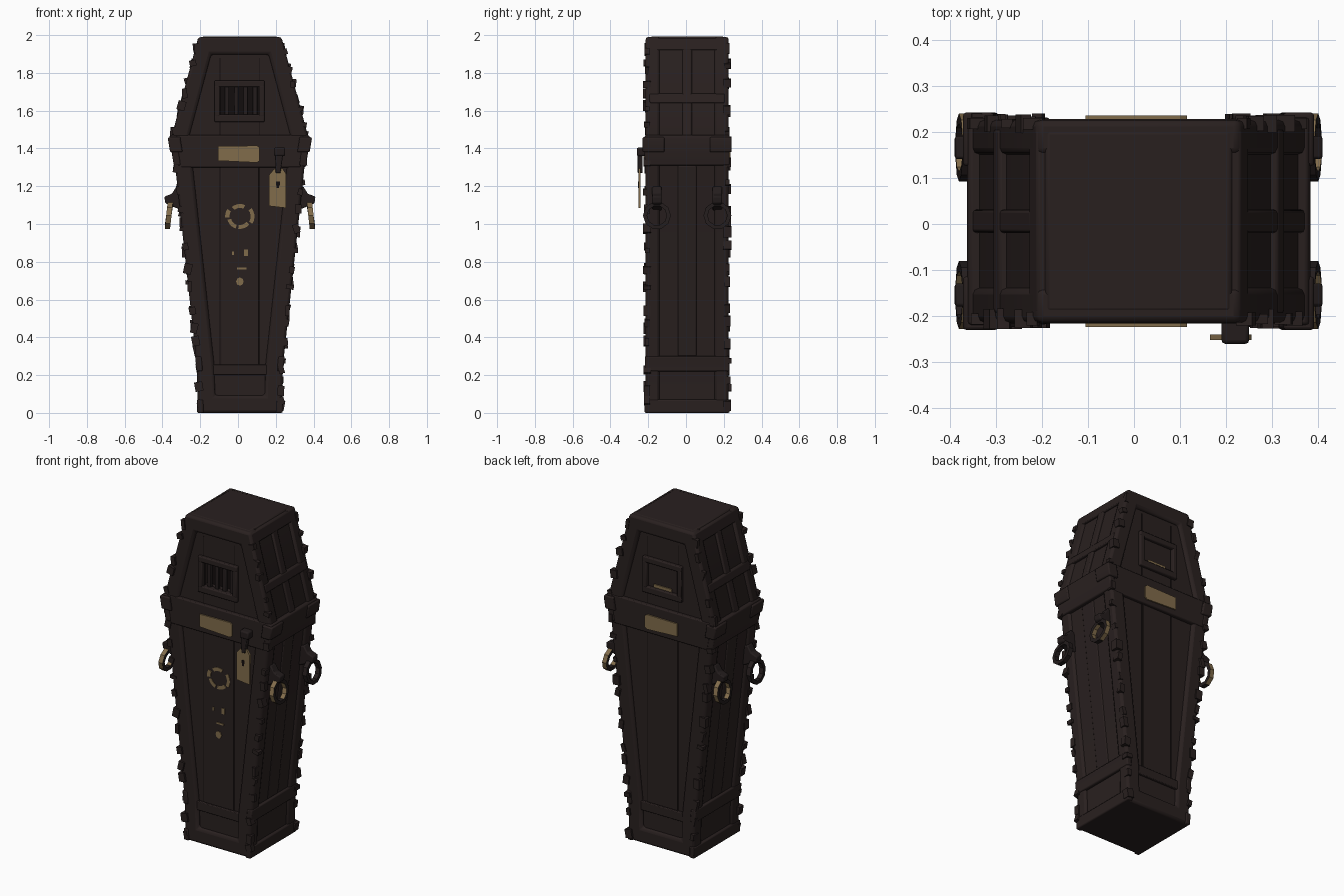
import bpy, bmesh, math, random
from mathutils import Matrix, Vector

if "Cube" in bpy.data.objects:
    bpy.data.objects.remove(bpy.data.objects["Cube"])
random.seed(4)
CX, CY = 0.01, 0.006          # body centre
FRONT, RIM = -0.2, 0.22       # panel and rim depth
KNOTS = [(0.222, 0), (0.228, 0.25), (0.345, 1.33), (0.365, 1.45), (0.22, 1.99)]


def material(name, rgb):
    m = bpy.data.materials.new(name)
    m.use_nodes = True
    m.diffuse_color = (*rgb, 1)
    bsdf = m.node_tree.nodes["Principled BSDF"]
    bsdf.inputs["Base Color"].default_value = (*rgb, 1)
    bsdf.inputs["Roughness"].default_value = 0.9
    return m


WOOD = material("dark wood", (0.022, 0.0145, 0.0138))
IRON = material("dark iron", (0.017, 0.012, 0.012))
BLACK = material("shadow black", (0.006, 0.004, 0.004))
BRASS = material("aged brass", (0.22, 0.15, 0.07))


def finish(name, bm, mat, bevel=0.0):
    bmesh.ops.recalc_face_normals(bm, faces=bm.faces)
    me = bpy.data.meshes.new(name)
    bm.to_mesh(me)
    bm.free()
    ob = bpy.data.objects.new(name, me)
    ob.location = (CX, CY, 0)
    bpy.context.collection.objects.link(ob)
    me.materials.append(mat)
    if bevel:
        mod = ob.modifiers.new("soft edges", "BEVEL")
        mod.width, mod.segments, mod.limit_method = bevel, 2, "ANGLE"
        bpy.ops.object.select_all(action="DESELECT")
        ob.select_set(True)
        bpy.context.view_layer.objects.active = ob
        bpy.ops.object.shade_smooth_by_angle(angle=math.radians(35))
    return ob


def add_prism(bm, pts, y0, y1):
    a = [bm.verts.new((x, y0, z)) for x, z in pts]
    b = [bm.verts.new((x, y1, z)) for x, z in pts]
    bm.faces.new(a)
    bm.faces.new(b[::-1])
    for i in range(len(a)):
        j = (i + 1) % len(a)
        bm.faces.new((a[i], b[i], b[j], a[j]))


def prism(name, polys, y0, y1, mat, bevel=0.0):
    bm = bmesh.new()
    for pts in polys:
        add_prism(bm, pts, y0, y1)
    return finish(name, bm, mat, bevel)


def rect(x0, x1, z0, z1):
    return [(x0, z0), (x1, z0), (x1, z1), (x0, z1)]


def half(z):
    for (xa, za), (xb, zb) in zip(KNOTS, KNOTS[1:]):
        if z <= zb:
            return xa + (xb - xa) * (z - za) / (zb - za)
    return KNOTS[-1][0]


def outline(d, low=0.0, high=1.99):
    zs = [low] + [z for _, z in KNOTS if low < z < high] + [high]
    right = [(half(z) - d, z) for z in zs]
    return right + [(-x, z) for x, z in reversed(right)]


def strip(z0, z1, inner, outer):
    """Cross-section hugging the sloped side, on both sides."""
    zs = [z0] + [z for _, z in KNOTS if z0 < z < z1] + [z1]
    one = [(half(z) + outer, z) for z in zs] + [(half(z) - inner, z) for z in reversed(zs)]
    return [one, [(-x, z) for x, z in one]]


# Main box with a recessed window opening
body = prism("coffin_body", [outline(0.014, 0.0, 1.98)], FRONT, -FRONT, WOOD, 0.01)
cutter = prism("window_cutter", [rect(-0.115, 0.11, 1.575, 1.73)], -0.3, -0.1, BLACK)
cutter.hide_render = True
cutter.hide_set(True)
cut = body.modifiers.new("window", "BOOLEAN")
cut.object, cut.operation = cutter, "DIFFERENCE"
prism("window_darkness", [rect(-0.115, 0.11, 1.575, 1.73)], -0.15, -0.145, BLACK)

# Heavy rims, cross bands and planks, front and back
for side, label in ((-1, "front"), (1, "back")):
    bm = bmesh.new()
    loops = []
    for d, y in ((0, 0.145), (0, RIM), (0.09, RIM), (0.1, 0.145)):
        low, high = (0, 1.99) if d == 0 else (d, 1.99 - d)
        loops.append([bm.verts.new((x, side * y, z)) for x, z in outline(d, low, high)])
    for a, b in zip(loops, loops[1:] + loops[:1]):
        for i in range(len(a)):
            j = (i + 1) % len(a)
            bm.faces.new((a[i], a[j], b[j], b[i]))
    finish(label + "_rim", bm, WOOD, 0.014)
    prism(label + "_shoulder_band", [outline(0.02, 1.3, 1.47)],
          side * 0.19, side * 0.222, WOOD, 0.006)
    prism(label + "_foot_band", [outline(0.02, 0.2, 0.255)],
          side * 0.19, side * 0.215, WOOD, 0.006)
    prism(label + "_centre_plank", [rect(-0.1, 0.1, 0.255, 1.3)],
          side * 0.19, side * 0.205, WOOD, 0.002)
    # Thin dark seams beside the planks
    prism(label + "_plank_seams", [rect(s * 0.105 - 0.002, s * 0.105 + 0.002, 0.255, 1.88)
                                   for s in (-1, 1)], side * 0.19, side * 0.2015, BLACK)
    prism(label + "_name_plate", [[(-0.115, 1.335), (0.09, 1.325), (0.105, 1.335),
                                   (0.105, 1.405), (0.09, 1.415), (-0.115, 1.412)]],
          side * 0.221, side * 0.23, BRASS)
    # Window surround
    bars = [rect(-0.135, 0.13, 1.725, 1.76), rect(-0.135, 0.13, 1.54, 1.58),
            rect(-0.135, -0.105, 1.57, 1.735), rect(0.1, 0.13, 1.57, 1.735)]
    prism(label + "_window_surround", bars, side * 0.18, side * 0.22, WOOD, 0.006)

# Window bars, and the closed shutter behind
prism("window_bars", [rect(x - 0.012, x + 0.012, 1.57, 1.735) for x in (-0.07, -0.02, 0.03, 0.08)],
      -0.2, -0.18, IRON, 0.004)
prism("shutter_strip", [rect(-0.06, 0.06, 1.582, 1.6)], 0.2, 0.207, BRASS)

# Side braces and bands, mirrored left and right
for name, z0, z1, y0, y1, out in (
        ("shoulder_side_band", 1.31, 1.47, -0.225, 0.225, 0.008),
        ("upper_side_rail", 1.64, 1.69, -0.2, 0.2, 0.003),
        ("head_side_rail", 1.92, 1.985, -0.2, 0.2, 0.0),
        ("foot_side_band", 0.0, 0.07, -0.225, 0.225, 0.004),
        ("ankle_side_band", 0.22, 0.3, -0.224, 0.224, 0.004),
        ("upper_side_brace", 1.45, 1.93, -0.025, 0.025, 0.0),
        ("lower_side_plank", 0.3, 1.31, -0.05, 0.05, -0.009)):
    prism(name, strip(z0, z1, 0.03, out), y0, y1, WOOD, 0.007)
prism("head_cap", [rect(-0.205, 0.205, 1.95, 1.992)], -0.2, 0.2, WOOD, 0.012)
prism("foot_cap", [rect(-0.21, 0.21, 0.0, 0.03)], -0.2, 0.2, WOOD)

# Ragged chips and nail heads along the edges
bm = bmesh.new()
for sx in (-1, 1):
    for sy in (-1, 1):
        for z in [0.04 + 0.105 * i for i in range(19)]:
            z += random.uniform(-0.03, 0.03)
            size = Vector((random.uniform(0.02, 0.045), random.uniform(0.02, 0.045),
                           random.uniform(0.02, 0.06)))
            pos = Vector((sx * (half(z) - 0.008), sy * (RIM - 0.008), max(z, 0.04)))
            mat = (Matrix.Translation(pos) @ Matrix.Rotation(random.uniform(-.3, .3), 4, "Y")
                   @ Matrix.Diagonal((*size, 1)))
            bmesh.ops.create_cube(bm, size=1, matrix=mat)
finish("edge_chips", bm, WOOD)
for sy, label in ((-1, "front"), (1, "back")):
    prism(label + "_shoulder_corners", strip(1.38, 1.46, 0.05, 0.016),
          sy * 0.12, sy * 0.236, WOOD, 0.008)


# Painted emblem: broken ring and small marks below
def arc(a0, a1, r0, r1, n=5):
    angles = [math.radians(a0 + (a1 - a0) * i / n) for i in range(n + 1)]
    return ([(r1 * math.cos(a), 1.04 + r1 * math.sin(a)) for a in angles]
            + [(r0 * math.cos(a), 1.04 + r0 * math.sin(a)) for a in reversed(angles)])


prism("ring_emblem", [arc(65, 130, 0.045, 0.066), arc(150, 185, 0.055, 0.078),
                      arc(195, 250, 0.048, 0.068), arc(262, 320, 0.045, 0.066),
                      arc(330, 395, 0.057, 0.077)], -0.2, -0.209, BRASS)
dot = [(0.02 * math.cos(t), 0.695 + 0.022 * math.sin(t))
       for t in [i * math.tau / 8 for i in range(8)]]
prism("lower_marks", [dot, rect(-0.042, -0.03, 0.835, 0.855), rect(0.022, 0.042, 0.83, 0.865),
                      rect(-0.015, 0.035, 0.76, 0.77)], -0.2, -0.209, BRASS)

# Hanging tag with its cord and nail
prism("hanging_tag", [[(0.155, 1.095), (0.243, 1.085), (0.245, 1.265), (0.225, 1.295),
                       (0.18, 1.29), (0.155, 1.26)]], -0.246, -0.258, BRASS)
prism("tag_mark", [rect(0.19, 0.212, 1.205, 1.225), rect(0.195, 0.207, 1.19, 1.205)],
      -0.256, -0.26, BLACK)
prism("tag_cord", [[(0.19, 1.27), (0.215, 1.27), (0.232, 1.39), (0.185, 1.395)]],
      -0.235, -0.262, IRON, 0.004)
prism("tag_nail", [rect(0.18, 0.24, 1.36, 1.405)], -0.215, -0.266, IRON, 0.008)

# Ring handles with pointed mounts, two on each side
for sx, sname in ((-1, "right"), (1, "left")):
    for sy, yname in ((-1, "front"), (1, "back")):
        bm = bmesh.new()
        rows = []
        for i in range(10):
            t = i * math.tau / 10
            rows.append([bm.verts.new((
                sx * (0.376 + u * 0.014 - 0.008 * math.sin(t)),
                sy * 0.16 + (0.063 + v * 0.011) * math.cos(t),
                1.045 + (0.063 + v * 0.011) * math.sin(t)))
                for u, v in ((-1, -1), (1, -1), (1, 1), (-1, 1))])
        for i in range(10):
            a, b = rows[i], rows[(i + 1) % 10]
            for k in range(4):
                bm.faces.new((a[k], a[(k + 1) % 4], b[(k + 1) % 4], b[k]))
        ring = finish(f"{sname}_{yname}_ring", bm, IRON)
        ring.data.materials.append(BRASS)
        for p in ring.data.polygons:
            p.material_index = int(p.normal.y * sy > 0.4)
        prism(f"{sname}_{yname}_ring_mount",
              [[(sx * x, z) for x, z in ((0.3, 1.07), (0.35, 1.09), (0.395, 1.11),
                                         (0.4, 1.145), (0.36, 1.16), (0.335, 1.2), (0.31, 1.19))]],
              sy * 0.135, sy * 0.185, IRON, 0.006)
